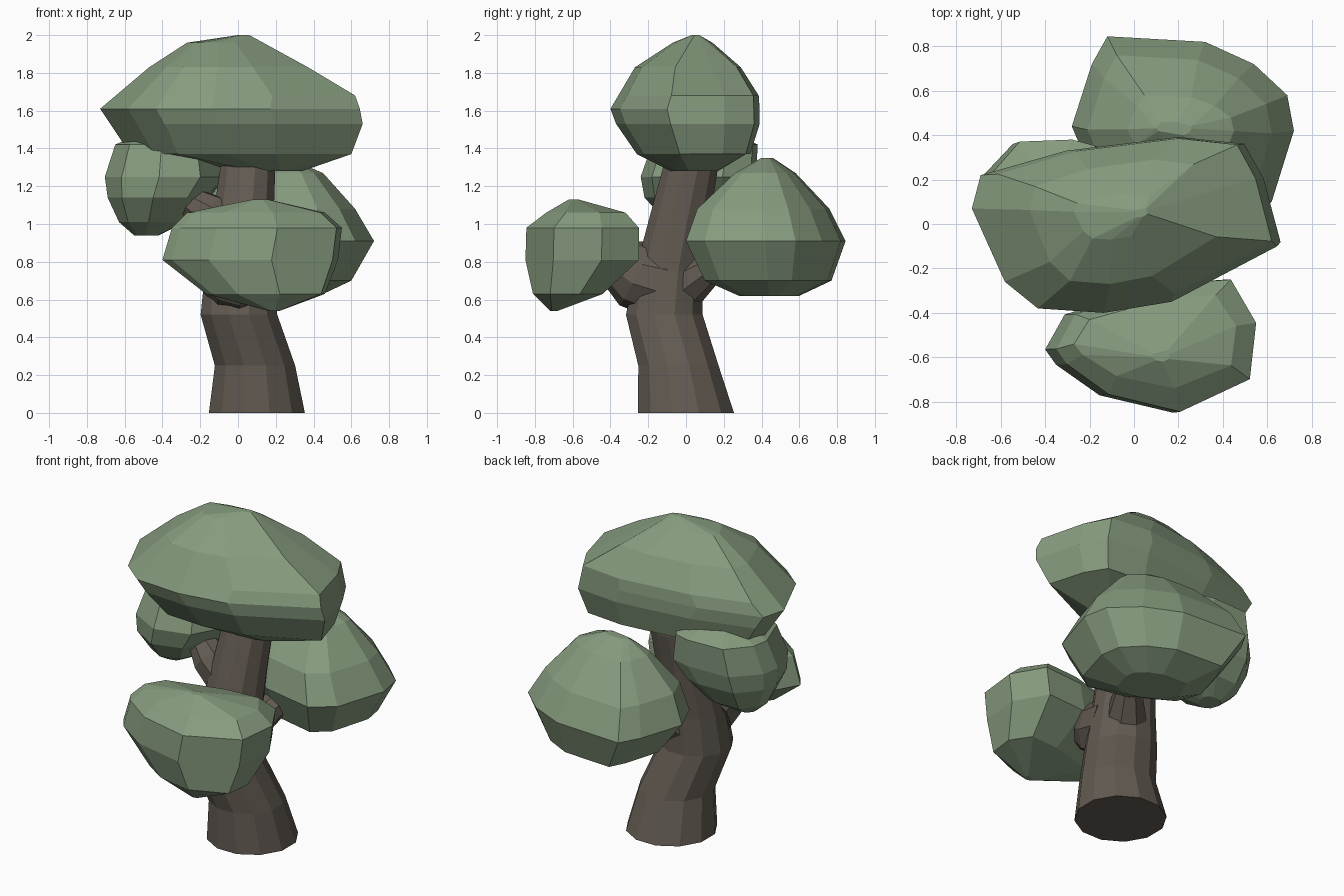
import bpy, bmesh, math
from mathutils import Vector


def material(name, rgb):
    m = bpy.data.materials.new(name)
    m.diffuse_color = (*rgb, 1)
    return m


BARK = material("bark", (0.125, 0.105, 0.085))
LEAF = material("leaf", (0.24, 0.33, 0.21))


def finish(bm, name, mat):
    bmesh.ops.recalc_face_normals(bm, faces=bm.faces)
    mesh = bpy.data.meshes.new(name)
    bm.to_mesh(mesh)
    bm.free()
    mesh.materials.append(mat)
    obj = bpy.data.objects.new(name, mesh)
    bpy.context.collection.objects.link(obj)
    return obj


def tube(name, path, normal, sides):
    """Tapered limb: path holds (x, y, z, radius), rings face along normal."""
    bm = bmesh.new()
    turn = Vector(normal).to_track_quat('Z', 'Y').to_matrix()
    rings = []
    for x, y, z, r in path:
        ring = []
        for i in range(sides):
            a = math.tau * (i + 0.5) / sides
            p = turn @ Vector((r * math.cos(a), r * math.sin(a), 0))
            ring.append(bm.verts.new(p + Vector((x, y, z))))
        rings.append(ring)
    for lo, hi in zip(rings, rings[1:]):
        for i in range(sides):
            j = (i + 1) % sides
            bm.faces.new((lo[i], lo[j], hi[j], hi[i]))
    bm.faces.new(rings[0][::-1])
    bm.faces.new(rings[-1])
    return finish(bm, name, BARK)


def foliage(name, plan, levels):
    """Faceted clump: the plan outline is fitted to the extents
    (z, x0, x1, y0, y1) of each level, then wrapped in a hull."""
    bm = bmesh.new()
    xs, ys = zip(*plan)
    for z, x0, x1, y0, y1 in levels:
        for x, y in plan:
            u = (x - min(xs)) / (max(xs) - min(xs))
            v = (y - min(ys)) / (max(ys) - min(ys))
            bm.verts.new((x0 + u * (x1 - x0), y0 + v * (y1 - y0), z))
    bmesh.ops.convex_hull(bm, input=bm.verts)
    loose = [v for v in bm.verts if not v.link_faces]
    bmesh.ops.delete(bm, geom=loose, context='VERTS')
    bmesh.ops.dissolve_limit(bm, angle_limit=math.radians(7),
                             verts=bm.verts, edges=bm.edges)
    return finish(bm, name, LEAF)


# Leaning trunk
tube("trunk", [(0.10, 0, 0, 0.263), (0.09, -0.04, 0.25, 0.22),
               (0.005, -0.115, 0.52, 0.21), (0.005, -0.09, 0.75, 0.185),
               (0.03, -0.03, 1.05, 0.165), (0.05, 0.02, 1.28, 0.152),
               (0.05, 0.03, 1.42, 0.12)], (0, 0, 1), 12)

# Branches reaching into the lower clumps
tube("front_branch", [(0, -0.14, 0.70, 0.20), (0, -0.27, 0.735, 0.185),
                      (0.01, -0.36, 0.79, 0.14), (0.05, -0.52, 0.84, 0.09)],
     (0.03, -0.42, 0.21), 10)
tube("back_branch", [(0.02, -0.05, 0.64, 0.14), (0.14, 0.12, 0.76, 0.085),
                     (0.25, 0.35, 0.92, 0.06)], (0.23, 0.40, 0.30), 8)
tube("left_branch", [(0.0, -0.05, 0.93, 0.13), (-0.15, -0.05, 1.06, 0.11),
                     (-0.33, 0.04, 1.17, 0.06)], (-0.33, 0.08, 0.28), 8)

# Foliage clumps
foliage("top_foliage",
        [(-.73, .07), (-.58, -.26), (-.43, -.38), (-.13, -.40), (.18, -.35),
         (.66, -.10), (.58, .20), (.49, .36), (.20, .39), (-.30, .33), (-.69, .22)],
        [(1.28, 0.02, 0.34, -0.08, 0.17), (1.37, -0.57, 0.60, -0.26, 0.34),
         (1.53, -0.68, 0.66, -0.37, 0.39), (1.61, -0.73, 0.645, -0.40, 0.39),
         (1.68, -0.65, 0.62, -0.36, 0.385), (1.83, -0.47, 0.37, -0.27, 0.29),
         (1.96, -0.27, 0.12, -0.07, 0.14), (2.0, 0.0, 0.06, 0.03, 0.07)])
foliage("back_foliage",
        [(-.28, .44), (-.20, .25), (.15, .07), (.48, 0), (.62, .10), (.72, .42),
         (.69, .58), (.54, .72), (.32, .82), (-.12, .845), (-.19, .72)],
        [(0.62, 0.05, 0.43, 0.28, 0.60), (0.70, -0.12, 0.60, 0.10, 0.77),
         (0.91, -0.28, 0.72, 0.0, 0.845), (1.08, -0.21, 0.62, 0.06, 0.76),
         (1.27, -0.03, 0.45, 0.26, 0.58), (1.35, 0.10, 0.26, 0.40, 0.46)])
foliage("front_foliage",
        [(-.40, -.56), (-.35, -.63), (-.15, -.77), (.19, -.85), (.52, -.70),
         (.55, -.44), (.43, -.24), (.15, -.26), (-.31, -.40)],
        [(0.54, 0.16, 0.22, -0.72, -0.68), (0.63, -0.17, 0.46, -0.81, -0.44),
         (0.81, -0.40, 0.53, -0.85, -0.25), (0.98, -0.35, 0.55, -0.845, -0.25),
         (1.06, -0.27, 0.46, -0.74, -0.32), (1.13, 0.08, 0.16, -0.62, -0.57)])
foliage("left_foliage",
        [(-.71, .10), (-.62, -.13), (-.42, -.24), (-.20, -.18), (-.08, .04),
         (-.06, .20), (-.15, .35), (-.27, .38), (-.55, .37), (-.69, .22)],
        [(0.94, -0.55, -0.42, 0.02, 0.15), (1.01, -0.63, -0.28, -0.10, 0.26),
         (1.14, -0.69, -0.15, -0.22, 0.34), (1.25, -0.705, -0.06, -0.24, 0.37),
         (1.42, -0.65, -0.10, -0.18, 0.38), (1.49, -0.50, -0.25, 0.0, 0.25)])
